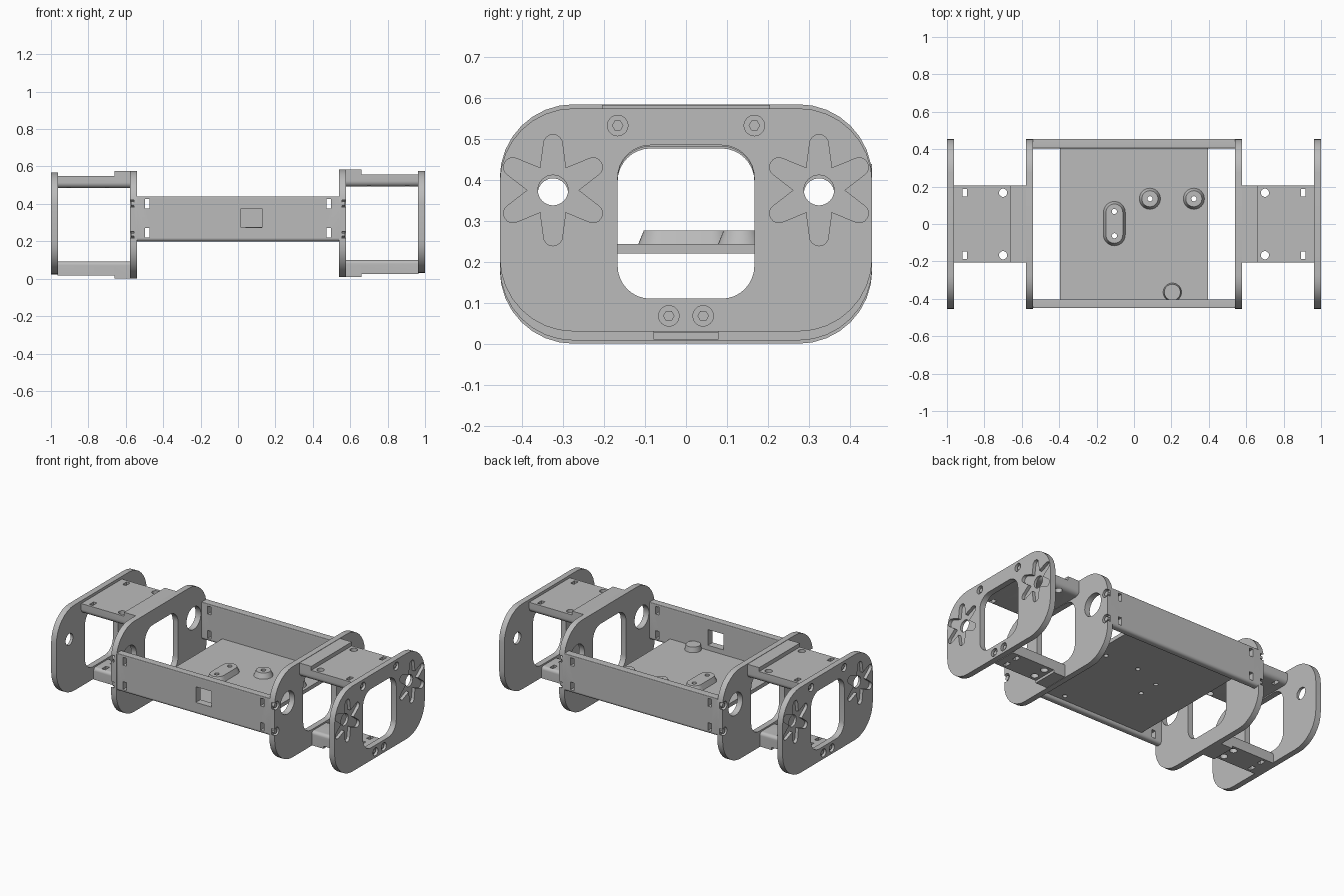
import bpy, bmesh, math

cube = bpy.data.objects.get("Cube")
if cube:
    bpy.data.objects.remove(cube, do_unlink=True)

grey = bpy.data.materials.new("plain grey")
grey.use_nodes = True
COLOR = (0.5, 0.5, 0.5, 1)
grey.diffuse_color = COLOR
grey.node_tree.nodes["Principled BSDF"].inputs["Base Color"].default_value = COLOR


# Outlines
def rounded(u0, u1, v0, v1, low=0.0, high=None, n=8):
    """Rectangle with one radius for its lower and one for its upper corners."""
    high = low if high is None else high
    pts = []
    for k, (su, sv, r) in enumerate([(1, 1, high), (0, 1, high), (0, 0, low), (1, 0, low)]):
        cu = u1 - r if su else u0 + r
        cv = v1 - r if sv else v0 + r
        for i in range(n + 1 if r else 1):
            a = math.pi / 2 * (k + i / n)
            pts.append((cu + r * math.cos(a), cv + r * math.sin(a)))
    return pts


def disc(u, v, r, n=32):
    return [(u + r * math.cos(math.tau * i / n), v + r * math.sin(math.tau * i / n)) for i in range(n)]


def box(u, v, w, h):
    return rounded(u - w / 2, u + w / 2, v - h / 2, v + h / 2)


def star(u, v, reach=0.113, tip=0.023, valley=0.062):
    pts = []
    for k in range(6):
        a = math.pi / 2 + k * math.pi / 3
        for i in range(9):
            b = a - math.pi / 2 + math.pi * i / 8
            pts.append((u + reach * math.cos(a) + tip * math.cos(b),
                        v + reach * math.sin(a) + tip * math.sin(b)))
        b = a + math.pi / 6
        pts.append((u + valley * math.cos(b), v + valley * math.sin(b)))
    return pts


# Solids
def prism(name, outline, axis, a, b, top=None):
    """Extrude an outline along an axis; an optional second outline tapers it."""
    place = {"x": lambda u, v, w: (w, u, v),
             "y": lambda u, v, w: (u, w, v),
             "z": lambda u, v, w: (u, v, w)}[axis]
    bm = bmesh.new()
    lo = [bm.verts.new(place(u, v, a)) for u, v in outline]
    hi = [bm.verts.new(place(u, v, b)) for u, v in top or outline]
    bm.faces.new(lo)
    bm.faces.new(hi)
    for i in range(len(lo)):
        j = (i + 1) % len(lo)
        bm.faces.new((lo[i], lo[j], hi[j], hi[i]))
    bmesh.ops.recalc_face_normals(bm, faces=bm.faces)
    mesh = bpy.data.meshes.new(name)
    bm.to_mesh(mesh)
    bm.free()
    mesh.materials.append(grey)
    obj = bpy.data.objects.new(name, mesh)
    bpy.context.collection.objects.link(obj)
    return obj


def combine(obj, cuts=(), joins=()):
    """Cut and join solids into obj, then drop the helpers."""
    helpers = [(c, "DIFFERENCE") for c in cuts]
    helpers = [(j, "UNION") for j in joins] + helpers
    for other, operation in helpers:
        other.hide_render = True
        mod = obj.modifiers.new("combine", "BOOLEAN")
        mod.object, mod.operation, mod.solver = other, operation, "EXACT"
    graph = bpy.context.evaluated_depsgraph_get()
    mesh = bpy.data.meshes.new_from_object(obj.evaluated_get(graph))
    obj.modifiers.clear()
    obj.data = mesh
    for other, _ in helpers:
        bpy.data.objects.remove(other, do_unlink=True)
    return obj


def cutter(outline, axis, a, b):
    return prism("cutter", outline, axis, a, b)


HUB_Y, HUB_Z = 0.325, 0.375
BOLTS = [(-0.167, 0.533), (0.167, 0.533), (-0.042, 0.068), (0.042, 0.068)]

for side, label, dz in ((1, "left", 0.0), (-1, "right", -0.008)):
    # Outer plate with window, star pockets and sunken bolts
    face, back = side * 1.0, side * 0.963
    plate = prism(label + "_outer_plate", rounded(-0.455, 0.455, 0.03 + dz, 0.575 + dz, 0.18), "x", back, face)
    cuts = [cutter(rounded(-0.167, 0.167, 0.11 + dz, 0.485 + dz, 0.08), "x", side * 0.9, side * 1.1)]
    for y in (-HUB_Y, HUB_Y):
        cuts.append(cutter(disc(y, HUB_Z + dz, 0.037), "x", side * 0.9, side * 1.1))
        cuts.append(cutter(star(y, HUB_Z + dz), "x", side * 0.98, side * 1.1))
    for y, z in BOLTS:
        cuts.append(cutter(disc(y, z + dz, 0.025), "x", side * 0.982, side * 1.1))
        prism(label + "_plate_bolt", disc(y, z + dz, 0.014, 6), "x", side * 0.98, side * 0.992)
    combine(plate, cuts)

    # Inner plate with window, large hub holes and notches for the panel bolts
    plate = prism(label + "_inner_plate", rounded(-0.455, 0.455, 0.008 + dz, 0.585 + dz, 0.18),
                  "x", side * 0.54, side * 0.577)
    cuts = [cutter(rounded(-0.167, 0.167, 0.11 + dz, 0.49 + dz, 0.08), "x", side * 0.5, side * 0.6)]
    for y in (-HUB_Y, HUB_Y):
        cuts.append(cutter(disc(y, HUB_Z + dz, 0.072), "x", side * 0.5, side * 0.6))
        for z in (0.235, 0.4):
            out = math.copysign(0.437, y)
            cuts.append(cutter(disc(out, z, 0.026), "x", side * 0.555, side * 0.6))
            prism(label + "_panel_bolt", disc(out, z, 0.015, 12), "x", side * 0.54, side * 0.572)
    combine(plate, cuts)

    # Upper and lower bridges, thicker where they meet the inner plate
    for part, half, z0, z1, thick0, thick1, radii in (
            ("upper_bridge", 0.205, 0.492, 0.558, 0.50, 0.583, (0.03, 0)),
            ("lower_bridge", 0.08, 0.026, 0.1, 0.01, 0.09, (0, 0.02))):
        bridge = prism(label + "_" + part, rounded(-half, half, z0 + dz, z1 + dz, *radii),
                       "x", side * 0.575, side * 0.965)
        pad = prism("pad", rounded(-half, half, thick0 + dz, thick1 + dz, *radii),
                    "x", side * 0.57, side * 0.66)
        cuts = []
        hole = half - 0.038
        for y in (-hole, hole):
            cuts.append(cutter(box(side * 0.905, y, 0.025, 0.042), "z", -0.1, 0.7))
            cuts.append(cutter(disc(side * 0.7, y, 0.022), "z", -0.1, 0.7))
        combine(bridge, cuts, [pad])

# Side panels with bolt slots; the front one has a square port
for label, y0, y1 in (("front", -0.45, -0.403), ("back", 0.405, 0.455)):
    panel = prism(label + "_panel", rounded(y0, y1, 0.2, 0.44, 0.018, 0.004), "x", -0.54, 0.54)
    cuts = [cutter(box(x, z, 0.025, 0.05), "y", y0 - 0.1, y1 + 0.1)
            for x in (-0.485, 0.485) for z in (0.245, 0.4)]
    if label == "front":
        cuts.append(cutter(box(0.072, 0.325, 0.11, 0.1), "y", y0 - 0.1, y1 + 0.1))
    combine(panel, cuts)

# Floor with flared standoffs
floor = prism("floor", box(0, 0, 0.79, 0.82), "z", 0.22, 0.244)
joins = [prism("foot", rounded(-0.165, -0.045, -0.118, 0.122, 0.06), "z", 0.24, 0.277,
               rounded(-0.15, -0.06, -0.103, 0.107, 0.045))]
holes = [(-0.105, -0.063), (-0.105, 0.067)]
for x, y in ((0.085, 0.135), (0.32, 0.135), (0.205, -0.365)):
    joins.append(prism("foot", disc(x, y, 0.058 if y > 0 else 0.05), "z", 0.24, 0.277, disc(x, y, 0.043)))
    holes.append((x, y))
cuts = [cutter(disc(x, y, 0.014, 16), "z", 0.1, 0.26 if y < -0.3 else 0.4) for x, y in holes]
combine(floor, cuts, joins)

# Shading
bpy.ops.object.select_all(action="DESELECT")
for obj in bpy.context.scene.objects:
    if obj.type == "MESH":
        obj.select_set(True)
        bpy.context.view_layer.objects.active = obj
bpy.ops.object.shade_smooth_by_angle(angle=math.radians(30))
